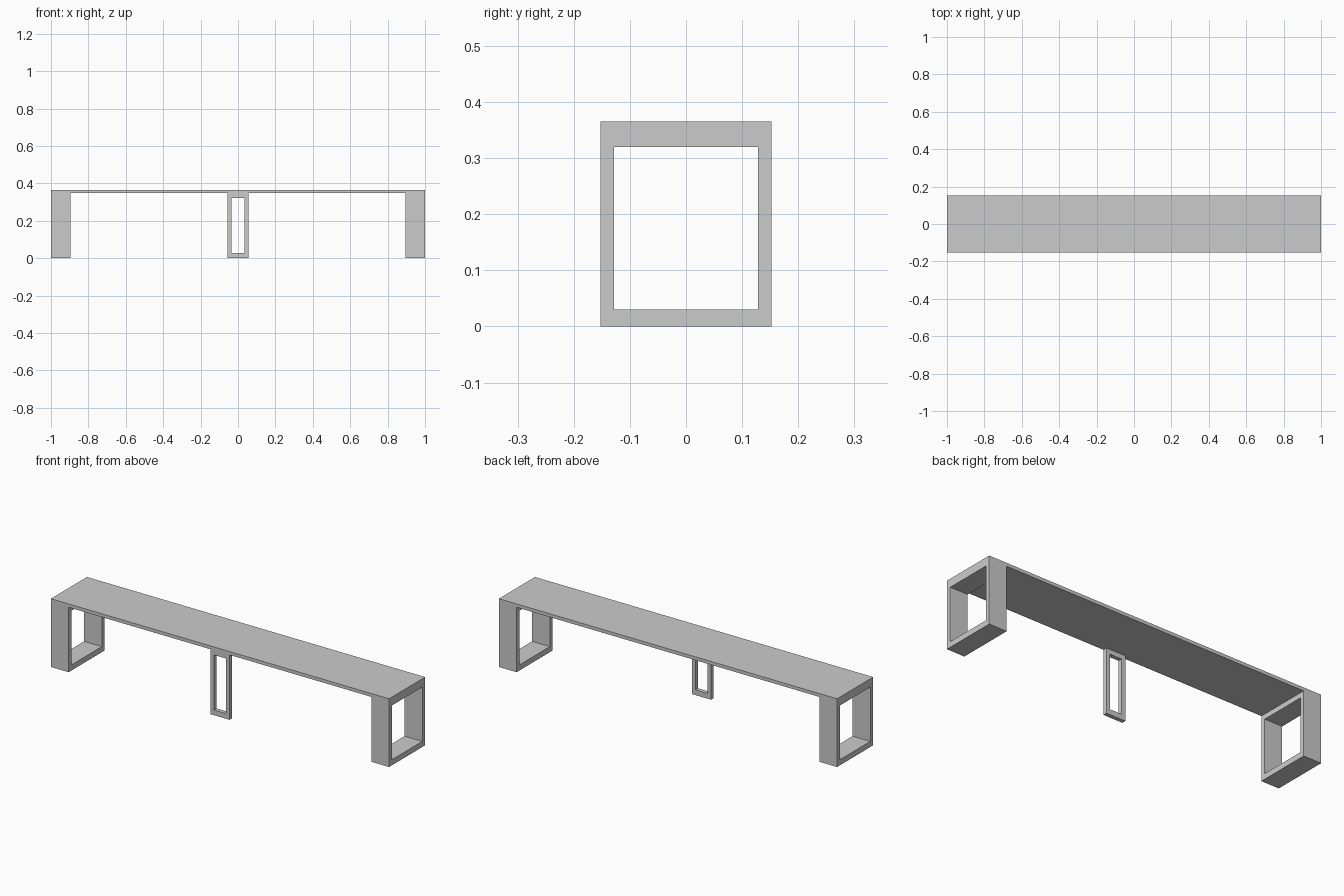
import bpy
import bmesh
from mathutils import Vector

if "Cube" in bpy.data.objects:
    bpy.data.objects.remove(bpy.data.objects["Cube"])

HALF_DEPTH = 0.152
TOP = 0.365
UNDER = 0.347   # underside of the seat


def finish(name, bm):
    bmesh.ops.recalc_face_normals(bm, faces=bm.faces)
    mesh = bpy.data.meshes.new(name)
    bm.to_mesh(mesh)
    bm.free()
    obj = bpy.data.objects.new(name, mesh)
    bpy.context.collection.objects.link(obj)
    return obj


def box(name, lo, hi):
    bm = bmesh.new()
    bmesh.ops.create_cube(bm, size=1)
    for v in bm.verts:
        v.co = Vector([lo[i] if v.co[i] < 0 else hi[i] for i in range(3)])
    return finish(name, bm)


def frame(name, place, outer, inner, near, far):
    """Rectangular ring: outer/inner = (u0, z0, u1, z1), swept from near to far."""
    bm = bmesh.new()

    def loop(rect, d):
        u0, z0, u1, z1 = rect
        corners = [(u0, z0), (u1, z0), (u1, z1), (u0, z1)]
        return [bm.verts.new(place(u, z, d)) for u, z in corners]

    rings = [loop(outer, near), loop(outer, far), loop(inner, far), loop(inner, near)]
    for a, b in zip(rings, rings[1:] + rings[:1]):
        for i in range(4):
            j = (i + 1) % 4
            bm.faces.new((a[i], a[j], b[j], b[i]))
    return finish(name, bm)


# Seat plank
box("seat", (-1, -HALF_DEPTH, UNDER), (1, HALF_DEPTH, TOP))

# Open frame legs at both ends
for side, label in ((-1, "left"), (1, "right")):
    frame(label + "_leg_frame", lambda u, z, d: (d, u, z),
          (-HALF_DEPTH, 0, HALF_DEPTH, UNDER), (-0.128, 0.03, 0.128, 0.32),
          side * 0.895, side * 1.0)

# Narrow support frame at the middle of the front edge
frame("middle_support_frame", lambda u, z, d: (u, d, z),
      (-0.057, 0, 0.057, UNDER), (-0.035, 0.028, 0.035, 0.322),
      -HALF_DEPTH, -0.13)
